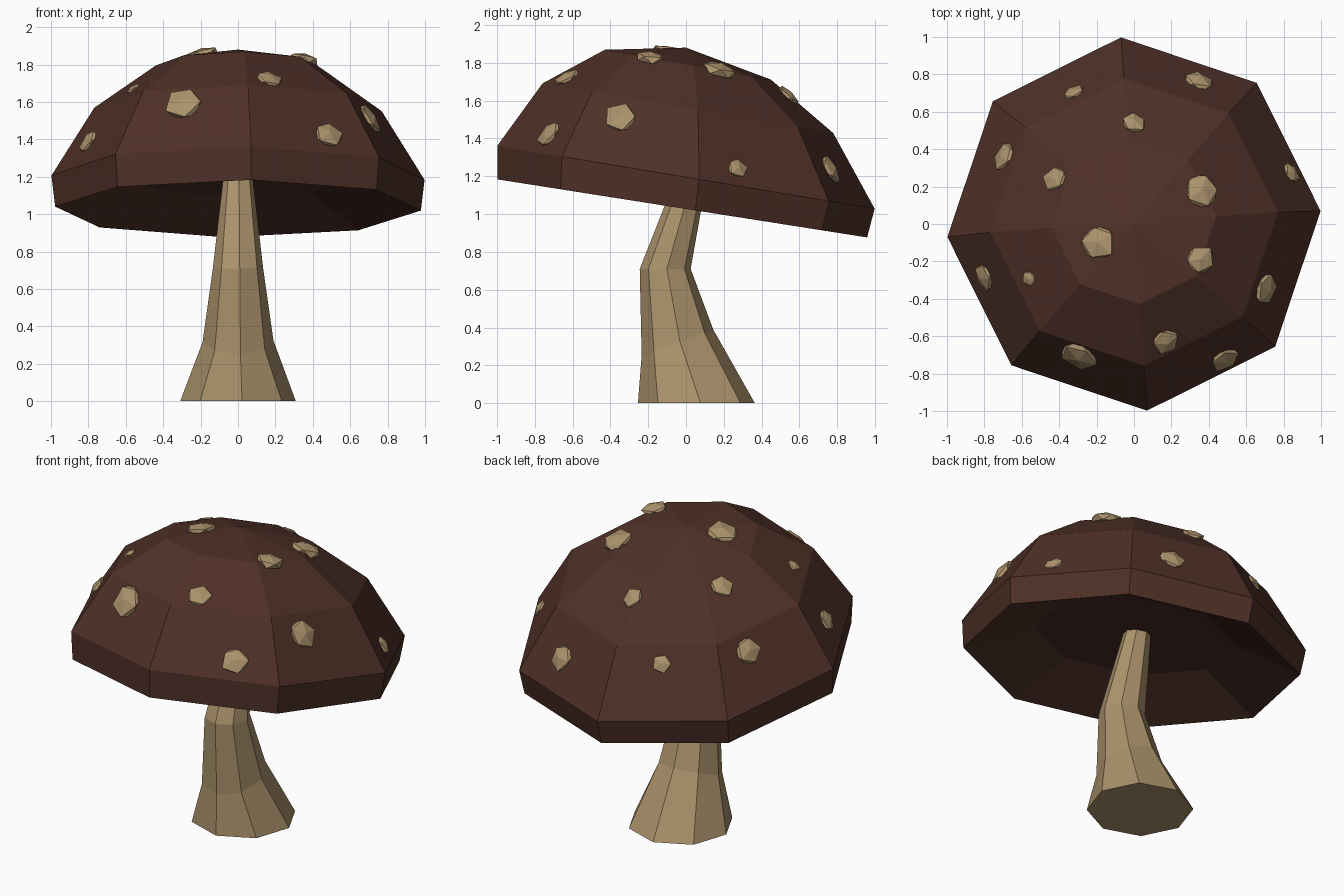
import bpy, bmesh, math, random
from mathutils import Vector
from mathutils.bvhtree import BVHTree

random.seed(4)
SIDES = 8
TURN = math.radians(4)

if "Cube" in bpy.data.objects:
    bpy.data.objects.remove(bpy.data.objects["Cube"], do_unlink=True)


def make_material(name, color):
    mat = bpy.data.materials.new(name)
    mat.use_nodes = True
    mat.diffuse_color = color
    mat.node_tree.nodes["Principled BSDF"].inputs["Base Color"].default_value = color
    return mat


def make_object(name, bm, mat):
    mesh = bpy.data.meshes.new(name)
    bm.to_mesh(mesh)
    mesh.materials.append(mat)
    obj = bpy.data.objects.new(name, mesh)
    bpy.context.collection.objects.link(obj)
    return obj


def add_ring(bm, radius, y, z, slope):
    """Octagon whose height drops towards the back by the given slope."""
    ring = []
    for i in range(SIDES):
        a = TURN + math.tau * i / SIDES
        dy = radius * math.sin(a)
        ring.append(bm.verts.new((radius * math.cos(a), y + dy, z - slope * dy)))
    return ring


def loft(rings):
    """Stack of octagons joined by quads and closed at both ends."""
    bm = bmesh.new()
    loops = [add_ring(bm, *r) for r in rings]
    for low, high in zip(loops, loops[1:]):
        for i in range(SIDES):
            j = (i + 1) % SIDES
            bm.faces.new((low[i], low[j], high[j], high[i]))
    bm.faces.new(loops[0][::-1])
    top = bm.faces.new(loops[-1])
    return bm, top


brown = make_material("dark brown", (0.078, 0.030, 0.020, 1))
tan = make_material("pale tan", (0.41, 0.29, 0.15, 1))

# Bent stem: radius, y, z, slope
stem, _ = loft([
    (0.31, 0.055, 0.0, 0),
    (0.19, -0.045, 0.32, -0.36),
    (0.135, -0.11, 0.71, 0),
    (0.075, 0.04, 1.23, 0.16),
])
bmesh.ops.recalc_face_normals(stem, faces=stem.faces)
make_object("stem", stem, tan)

# Tilted cap, from the hollow underside to the crown
cap, crown = loft([
    (0.58, 0.0, 1.19, 0.165),
    (0.98, -0.02, 1.03, 0.157),
    (1.0, 0.0, 1.195, 0.167),
    (0.77, 0.01, 1.56, 0.171),
    (0.44, 0.01, 1.79, 0.18),
])
peak = bmesh.ops.poke(cap, faces=[crown])["verts"][0]
peak.co = (0, 0, 1.88)
bmesh.ops.recalc_face_normals(cap, faces=cap.faces)
make_object("cap", cap, brown)
surface = BVHTree.FromBMesh(cap)

# Faceted warts set on the cap: x, y, radius
warts = [
    (-0.32, 0.70, 0.06), (0.35, 0.76, 0.085), (0, 0.54, 0.07),
    (-0.69, 0.36, 0.085), (-0.42, 0.24, 0.075), (0.36, 0.18, 0.1),
    (0.84, 0.27, 0.06), (-0.19, -0.1, 0.1), (0.35, -0.19, 0.085),
    (-0.8, -0.28, 0.075), (-0.56, -0.29, 0.045), (0.7, -0.35, 0.09),
    (0.17, -0.63, 0.075), (-0.29, -0.7, 0.105), (0.48, -0.72, 0.085),
]
for n, (x, y, radius) in enumerate(warts, 1):
    point, normal, _, _ = surface.ray_cast(Vector((x, y, 3)), Vector((0, 0, -1)))
    turn = normal.to_track_quat("Z", "Y").to_matrix()
    bm = bmesh.new()
    bmesh.ops.create_icosphere(bm, subdivisions=1, radius=radius)
    for v in bm.verts:
        v.co *= random.uniform(0.88, 1.12)
        v.co.z *= 0.42
        v.co = point + turn @ v.co
    make_object(f"wart_{n}", bm, tan)
